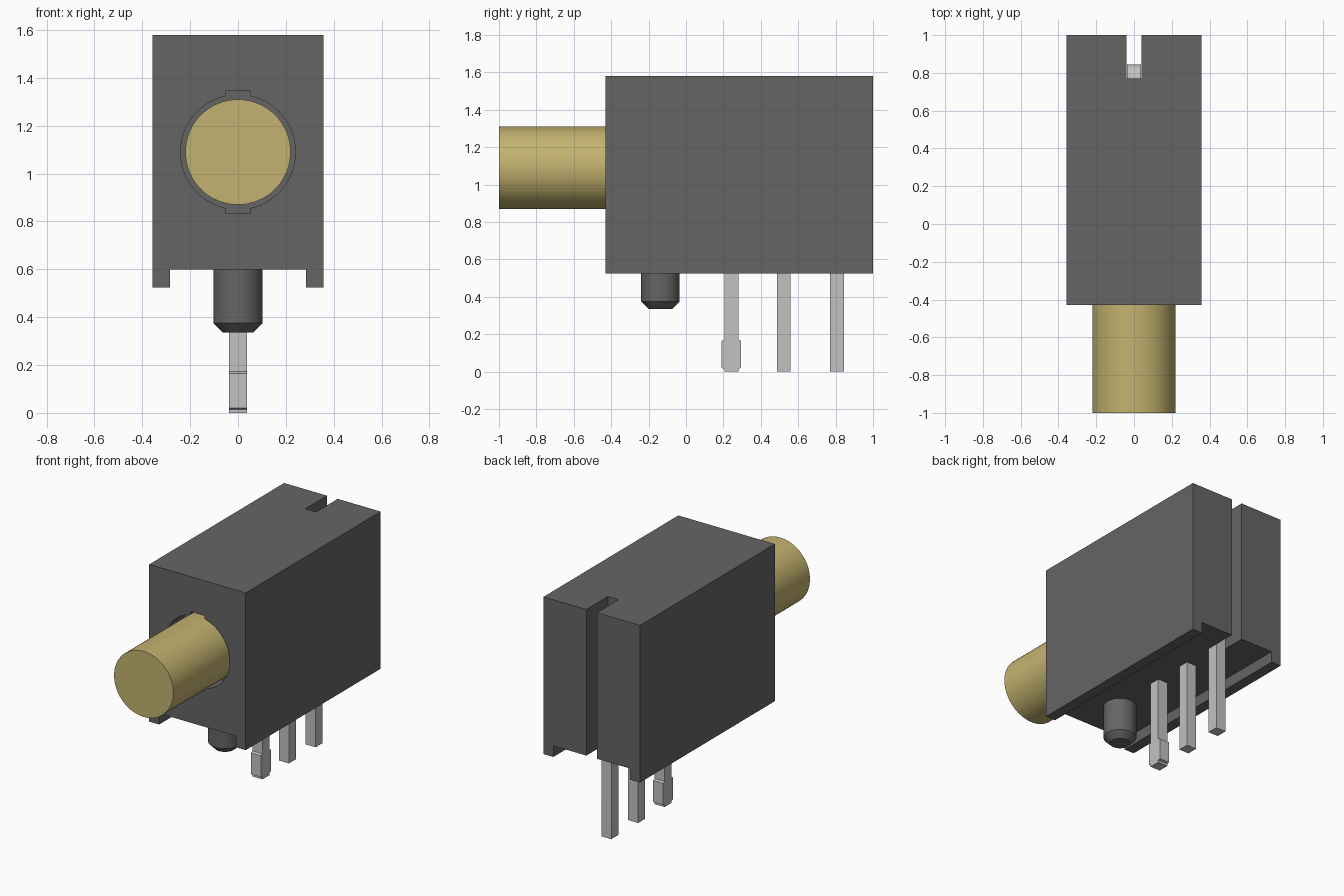
import bpy, bmesh, math
from mathutils import Vector

old = bpy.data.objects.get("Cube")
if old:
    bpy.data.objects.remove(old, do_unlink=True)


def material(name, color):
    m = bpy.data.materials.new(name)
    m.use_nodes = True
    m.diffuse_color = (*color, 1)
    m.node_tree.nodes["Principled BSDF"].inputs["Base Color"].default_value = (*color, 1)
    return m


DARK = material("dark grey plastic", (0.13, 0.13, 0.13))
GOLD = material("amber yellow", (0.55, 0.45, 0.16))
METAL = material("light grey metal", (0.54, 0.54, 0.54))


def extrude(name, outline, axis, start, end, mat):
    """Extrude a closed outline along x (points y, z) or along y (points x, z)."""
    bm = bmesh.new()
    place = (lambda a, b: (start, a, b)) if axis == "x" else (lambda a, b: (a, start, b))
    face = bm.faces.new([bm.verts.new(place(*p)) for p in outline])
    moved = bmesh.ops.extrude_face_region(bm, geom=[face])["geom"]
    shift = Vector((end - start, 0, 0) if axis == "x" else (0, end - start, 0))
    bmesh.ops.translate(bm, vec=shift, verts=[g for g in moved if isinstance(g, bmesh.types.BMVert)])
    bmesh.ops.recalc_face_normals(bm, faces=bm.faces[:])
    mesh = bpy.data.meshes.new(name)
    bm.to_mesh(mesh)
    bm.free()
    mesh.materials.append(mat)
    ob = bpy.data.objects.new(name, mesh)
    bpy.context.collection.objects.link(ob)
    return ob


def select(ob):
    bpy.ops.object.select_all(action="DESELECT")
    ob.select_set(True)
    bpy.context.view_layer.objects.active = ob


def smooth(ob):
    select(ob)
    bpy.ops.object.shade_smooth_by_angle(angle=math.radians(30))


def rect(a0, a1, b0, b1):
    return [(a0, b0), (a1, b0), (a1, b1), (a0, b1)]


def circle(radius, height, steps=64):
    turns = [2 * math.pi * i / steps for i in range(steps)]
    return [(radius * math.cos(t), height + radius * math.sin(t)) for t in turns]


def cut(ob, cutter):
    cutter.hide_render = True
    mod = ob.modifiers.new("cut", "BOOLEAN")
    mod.operation, mod.solver, mod.object = "DIFFERENCE", "EXACT", cutter
    select(ob)
    bpy.ops.object.modifier_apply(modifier=mod.name)
    bpy.data.objects.remove(cutter, do_unlink=True)


# Housing with a rail along each lower edge
W, RAIL, BASE, FLOOR, TOP = 0.358, 0.285, 0.525, 0.6, 1.58
FRONT, BACK, AXIS = -0.43, 1.0, 1.09
right_half = [(RAIL, FLOOR), (RAIL, BASE), (W, BASE), (W, TOP)]
left_half = [(-x, z) for x, z in reversed(right_half)]
housing = extrude("housing", right_half + left_half, "y", FRONT, BACK, DARK)

# Rear slot, keyed front socket
cut(housing, extrude("slot_cutter", rect(-0.04, 0.04, 0.3, 1.8), "y", 0.77, 1.2, DARK))
cut(housing, extrude("socket_cutter", circle(0.24, AXIS), "y", -0.6, -0.28, DARK))
cut(housing, extrude("key_cutter", rect(-0.052, 0.052, 0.835, 1.345), "y", -0.6, -0.28, DARK))
smooth(housing)

# Round lens
smooth(extrude("lens", circle(0.22, AXIS), "y", -1.0, -0.25, GOLD))

# Locating peg with a chamfered tip
bpy.ops.mesh.primitive_cylinder_add(vertices=48, radius=0.103, depth=0.285, location=(0, -0.137, 0.4775))
peg = bpy.context.object
peg.name = "locating_peg"
peg.data.materials.append(DARK)
bm = bmesh.new()
bm.from_mesh(peg.data)
tip = [e for e in bm.edges if all(v.co.z < 0 for v in e.verts)]
bmesh.ops.bevel(bm, geom=tip, offset=0.04, segments=1, affect="EDGES")
bm.to_mesh(peg.data)
bm.free()
smooth(peg)

# Front pin with a widened foot
half = [(0.037, 0), (0.037, 0.015), (0.052, 0.02), (0.052, 0.165), (0.037, 0.172), (0.037, 0.64)]
foot = [(0.243 + y, z) for y, z in half] + [(0.243 - y, z) for y, z in reversed(half)]
extrude("front_pin", foot, "x", -0.037, 0.037, METAL)

# Straight middle pin
extrude("middle_pin", rect(0.486, 0.56, 0, 0.64), "x", -0.037, 0.037, METAL)

# Rear pin rising up the slot and bending forward into the housing
bend = [(0.77 + 0.075 * math.cos(t), 1.09 + 0.075 * math.sin(t))
        for t in [math.pi / 2 * i / 8 for i in range(9)]]
path = [(0.77, 0), (0.845, 0)] + bend + [(0.65, 1.165), (0.65, 1.09), (0.77, 1.09)]
smooth(extrude("rear_pin", path, "x", -0.037, 0.037, METAL))
